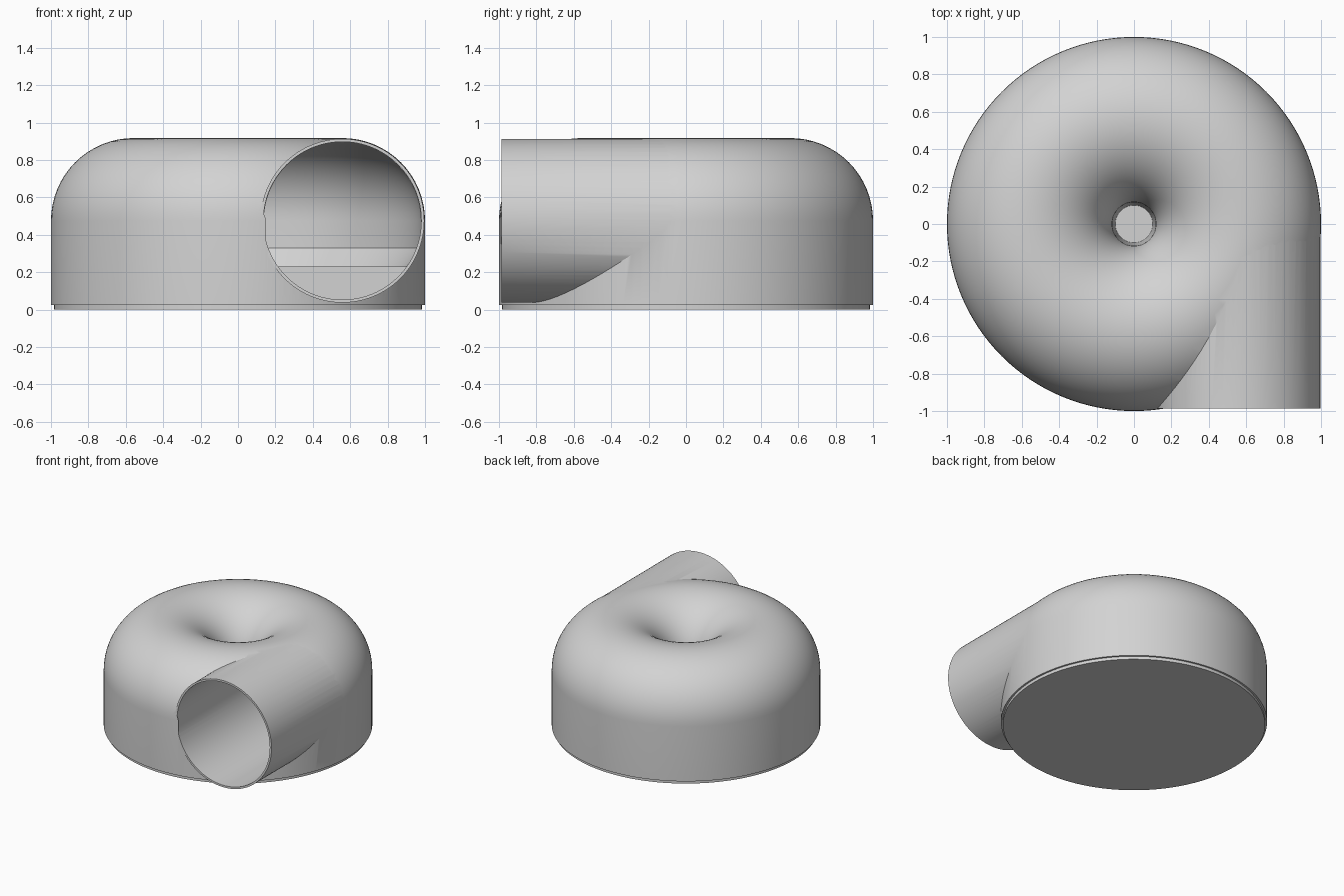
import bpy, bmesh, math
from mathutils import Matrix

cube = bpy.data.objects.get("Cube")
if cube:
    bpy.data.objects.remove(cube, do_unlink=True)

grey = bpy.data.materials.new("light grey")
grey.use_nodes = True
grey.diffuse_color = (0.65, 0.65, 0.65, 1)
grey.node_tree.nodes["Principled BSDF"].inputs["Base Color"].default_value = (0.65, 0.65, 0.65, 1)

RING_R, MID_Z, BASE_Z = 0.558, 0.475, 0.025


def finish(name, bm):
    bmesh.ops.recalc_face_normals(bm, faces=bm.faces[:])
    mesh = bpy.data.meshes.new(name)
    bm.to_mesh(mesh)
    bm.free()
    mesh.materials.append(grey)
    ob = bpy.data.objects.new(name, mesh)
    bpy.context.collection.objects.link(ob)
    return ob


def revolve(name, profile, start=0.0, sweep=math.tau, steps=128):
    """Turn a closed (radius, z) profile about the z axis."""
    bm = bmesh.new()
    full = sweep >= math.tau
    rings = []
    for i in range(steps if full else steps + 1):
        a = start + sweep * i / steps
        rings.append([bm.verts.new((r * math.cos(a), r * math.sin(a), z)) for r, z in profile])
    n = len(profile)
    for i in range(steps):
        here, after = rings[i], rings[(i + 1) % len(rings)]
        for j in range(n):
            k = (j + 1) % n
            bm.faces.new((here[j], after[j], after[k], here[k]))
    if not full:
        bm.faces.new(rings[0])
        bm.faces.new(rings[-1])
    return finish(name, bm)


def cylinder(name, radius, depth, matrix, segments=128):
    bm = bmesh.new()
    bmesh.ops.create_cone(bm, cap_ends=True, segments=segments, radius1=radius,
                          radius2=radius, depth=depth, matrix=matrix)
    return finish(name, bm)


def inlet(name, radius, front):
    """Cylinder along y from the given front to the middle of the body."""
    place = Matrix.Translation((RING_R, front / 2, MID_Z)) @ Matrix.Rotation(math.pi / 2, 4, 'X')
    return cylinder(name, radius, -front, place, 96)


def dome(radius, steps=32):
    """Half circle from the outer side over the top to the inner side."""
    return [(RING_R + radius * math.cos(math.pi * i / steps),
             MID_Z + radius * math.sin(math.pi * i / steps)) for i in range(steps + 1)]


def smooth(ob):
    bpy.ops.object.select_all(action='DESELECT')
    ob.select_set(True)
    bpy.context.view_layer.objects.active = ob
    bpy.ops.object.shade_smooth_by_angle(angle=math.radians(30))


# Round housing with a rounded top and a central well
housing = revolve("housing", [(1.0, BASE_Z)] + dome(0.442) + [(0.1, BASE_Z)])

# Tangential inlet pipe, its bore, and the channel it feeds
pipe = inlet("inlet_pipe_helper", 0.438, -0.987)
bore = inlet("bore_cutter", 0.422, -0.9885)
channel = revolve("channel_cutter",
                  dome(0.42) + [(0.138, 0.23), (0.9, 0.23), (0.978, 0.33)],
                  start=-0.01, sweep=math.pi, steps=64)

for helper, operation in ((pipe, 'UNION'), (bore, 'DIFFERENCE'), (channel, 'DIFFERENCE')):
    mod = housing.modifiers.new(helper.name, 'BOOLEAN')
    mod.operation = operation
    mod.solver = 'EXACT'
    mod.object = helper
    helper.hide_render = True

# Bake the cuts, then drop the helpers
bpy.context.view_layer.update()
depsgraph = bpy.context.evaluated_depsgraph_get()
baked = bpy.data.meshes.new_from_object(housing.evaluated_get(depsgraph))
housing.modifiers.clear()
housing.data = baked
for helper in (pipe, bore, channel):
    bpy.data.objects.remove(helper, do_unlink=True)
smooth(housing)

# Thin base plate set slightly inside the wall
base = cylinder("base_plate", 0.985, BASE_Z, Matrix.Translation((0, 0, BASE_Z / 2)))
smooth(base)
